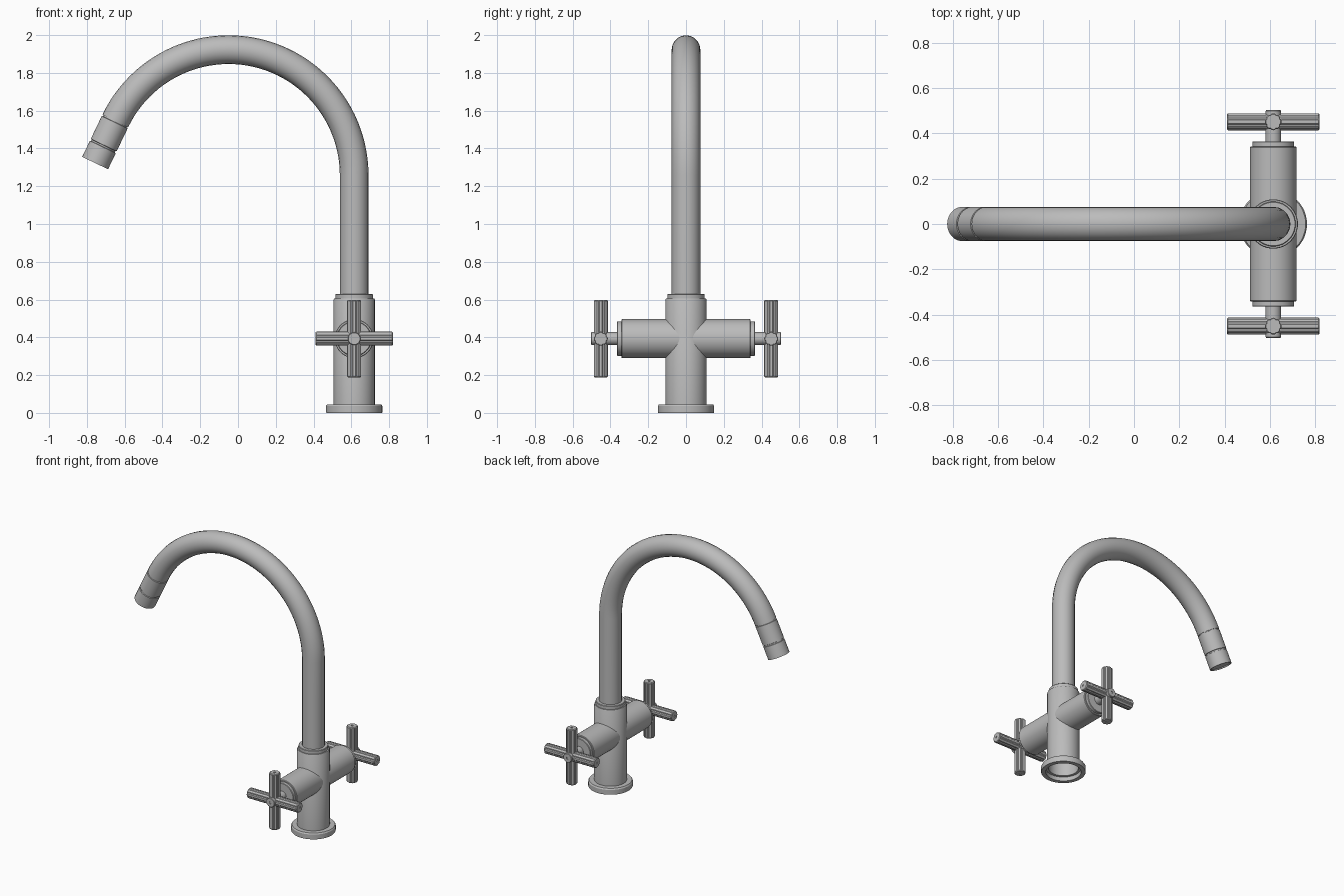
import bpy, bmesh, math
from mathutils import Vector

cube = bpy.data.objects.get("Cube")
if cube:
    bpy.data.objects.remove(cube, do_unlink=True)

AX = 0.615          # x of the column axis
VALVE_Z = 0.393     # height of the valve body axis

metal = bpy.data.materials.new("brushed grey metal")
metal.use_nodes = True
COLOUR = (0.5, 0.5, 0.5, 1)
metal.diffuse_color = COLOUR
metal.node_tree.nodes["Principled BSDF"].inputs["Base Color"].default_value = COLOUR


def finish(name, mesh):
    mesh.materials.append(metal)
    mesh.shade_smooth()
    mesh.set_sharp_from_angle(angle=math.radians(32))
    obj = bpy.data.objects.new(name, mesh)
    bpy.context.collection.objects.link(obj)
    return obj


def lathe(name, profile, origin, axis=(0, 0, 1), seg=48, flute=0.0):
    """Turn (radius, height) points about an axis; flute cuts eight narrow grooves."""
    bm = bmesh.new()
    turn = Vector((0, 0, 1)).rotation_difference(Vector(axis))
    rings = []
    for r, h in profile:
        if r == 0:
            rings.append([bm.verts.new(turn @ Vector((0, 0, h)) + Vector(origin))])
            continue
        ring = []
        for i in range(seg):
            a = 2 * math.pi * i / seg
            k = r * (1 - flute) if flute and i % 4 == 2 else r
            p = Vector((k * math.cos(a), k * math.sin(a), h))
            ring.append(bm.verts.new(turn @ p + Vector(origin)))
        rings.append(ring)
    for a, b in zip(rings, rings[1:]):
        for i in range(seg):
            j = (i + 1) % seg
            quad = [a[i % len(a)], a[j % len(a)], b[j % len(b)], b[i % len(b)]]
            bm.faces.new(list(dict.fromkeys(quad)))
    bmesh.ops.recalc_face_normals(bm, faces=bm.faces)
    mesh = bpy.data.meshes.new(name)
    bm.to_mesh(mesh)
    bm.free()
    return finish(name, mesh)


# Base flange, hollow underneath
lathe("base_flange", [(0.118, 0.0), (0.147, 0.0), (0.149, 0.003), (0.149, 0.036),
                      (0.143, 0.045), (0.105, 0.045), (0.105, 0.03), (0.118, 0.03),
                      (0.118, 0.0)], (AX, 0, 0))

# Column with its open underside, and the collar that holds the spout
lathe("column", [(0, 0.27), (0.1, 0.27), (0.1, 0.03), (0.109, 0.03), (0.109, 0.6),
                 (0.106, 0.605), (0, 0.605)], (AX, 0, 0))
lathe("spout_collar", [(0, 0.59), (0.099, 0.59), (0.099, 0.627), (0.096, 0.63),
                       (0, 0.63)], (AX, 0, 0))

# Gooseneck spout: straight riser, then an arc
R, CX, CZ, DROP = 0.665, -0.05, 1.258, math.radians(25.6)
path = [(AX, 0, 0.6)]
STEPS = 48
for i in range(STEPS + 1):
    a = (math.pi - DROP) * i / STEPS
    path.append((CX + R * math.cos(a), 0, CZ + R * math.sin(a)))
curve = bpy.data.curves.new("spout_path", "CURVE")
curve.dimensions = "3D"
curve.bevel_depth = 0.076
curve.bevel_resolution = 8
curve.use_fill_caps = True
spline = curve.splines.new("POLY")
spline.points.add(len(path) - 1)
for p, co in zip(spline.points, path):
    p.co = (*co, 1)
helper = bpy.data.objects.new("spout_path", curve)
bpy.context.collection.objects.link(helper)
tube = bpy.data.meshes.new_from_object(helper.evaluated_get(bpy.context.evaluated_depsgraph_get()))
bpy.data.objects.remove(helper, do_unlink=True)
tube.materials.clear()
finish("spout", tube)

# Nozzle and aerator, with a groove at each joint
end = path[-1]
down = (-math.sin(DROP), 0, -math.cos(DROP))
lathe("nozzle", [(0, -0.01), (0.07, -0.01), (0.07, 0.006), (0.076, 0.008),
                 (0.076, 0.141), (0.07, 0.143), (0.07, 0.151), (0.076, 0.153),
                 (0.076, 0.247), (0.068, 0.247), (0.068, 0.24), (0, 0.24)], end, down)

# Cross valve body
lathe("valve_body", [(0, -0.342), (0.1, -0.342), (0.103, -0.338), (0.103, 0.338),
                     (0.1, 0.342), (0, 0.342)], (AX, 0, VALVE_Z), (0, 1, 0))

# Valve caps, stems and cross handles on both sides
BAR = [(0, -0.2), (0.008, -0.2), (0.008, -0.205), (0.033, -0.205), (0.037, -0.2)]
BAR = BAR + [(r, -h) for r, h in reversed(BAR)]
for side, s in (("front", -1), ("back", 1)):
    out = (0, s, 0)
    centre = (AX, 0, VALVE_Z)
    lathe(side + "_valve_cap", [(0, 0.33), (0.092, 0.33), (0.092, 0.362),
                                (0.089, 0.365), (0, 0.365)], centre, out)
    lathe(side + "_handle_stem", [(0, 0.35), (0.034, 0.35), (0.034, 0.499),
                                  (0.031, 0.503), (0.008, 0.503), (0.008, 0.498),
                                  (0, 0.498)], centre, out, 32)
    hub = (AX, s * 0.451, VALVE_Z)
    lathe(side + "_handle_bar_level", BAR, hub, (1, 0, 0), 32, 0.1)
    lathe(side + "_handle_bar_upright", BAR, hub, (0, 0, 1), 32, 0.1)
